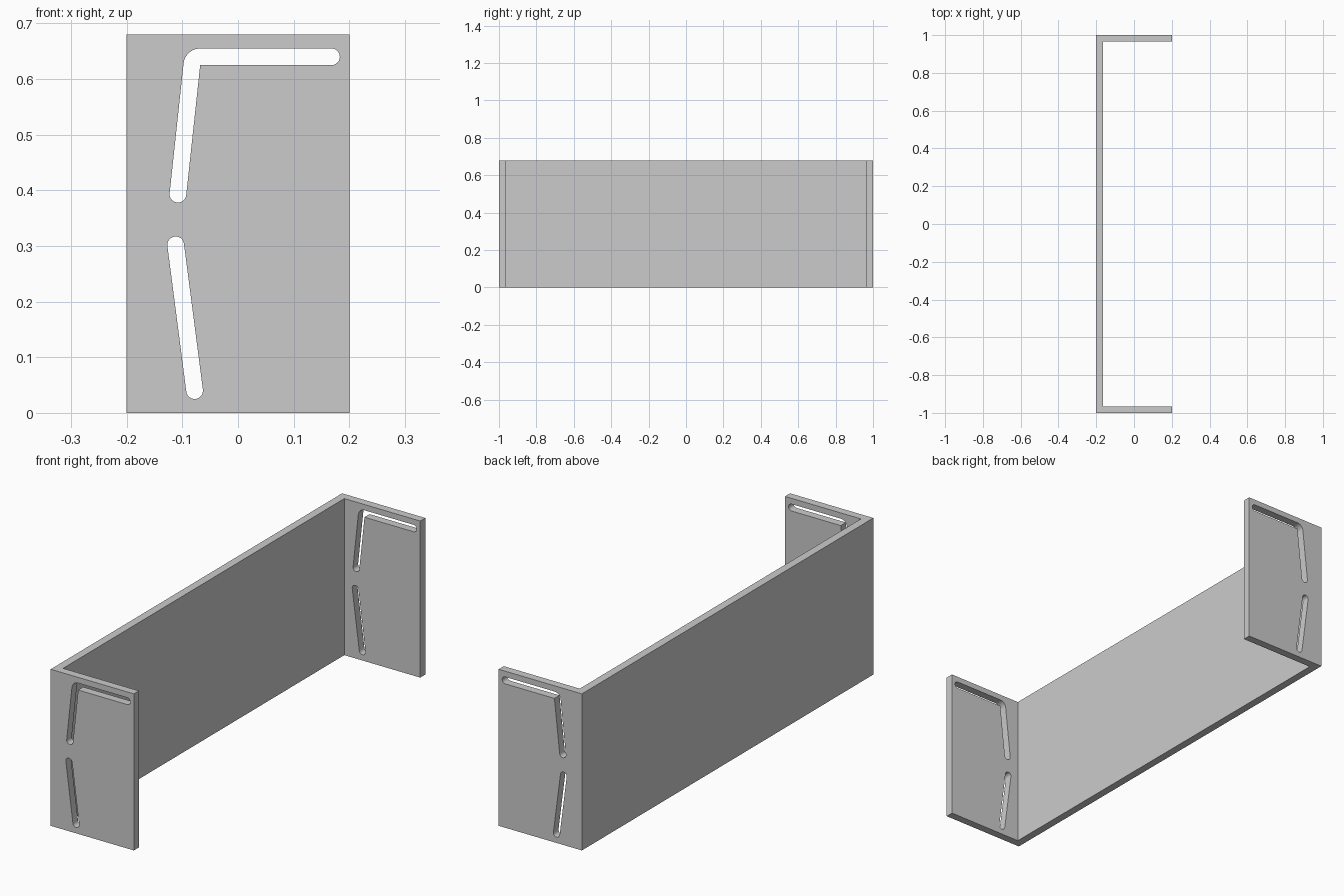
import bpy
import bmesh
from math import cos, sin, atan2, pi, radians
from mathutils import Vector

LENGTH, WIDTH, HEIGHT, WALL = 2.0, 0.4, 0.68, 0.035
SLOT_R = 0.015

cube = bpy.data.objects.get("Cube")
if cube:
    bpy.data.objects.remove(cube, do_unlink=True)

grey = bpy.data.materials.new("plain grey")
grey.use_nodes = True
colour = (0.6, 0.6, 0.6, 1)
grey.diffuse_color = colour
grey.node_tree.nodes["Principled BSDF"].inputs["Base Color"].default_value = colour


def prism(name, outline, direction):
    """Extrude a closed outline of 3D points along a direction."""
    bm = bmesh.new()
    face = bm.faces.new([bm.verts.new(p) for p in outline])
    out = bmesh.ops.extrude_face_region(bm, geom=[face])
    moved = [v for v in out["geom"] if isinstance(v, bmesh.types.BMVert)]
    bmesh.ops.translate(bm, vec=direction, verts=moved)
    bmesh.ops.recalc_face_normals(bm, faces=bm.faces)
    mesh = bpy.data.meshes.new(name)
    bm.to_mesh(mesh)
    bm.free()
    mesh.materials.append(grey)
    obj = bpy.data.objects.new(name, mesh)
    bpy.context.collection.objects.link(obj)
    return obj


def arc(centre, radius, start, end, steps=12):
    """Points of an arc, angles in radians."""
    angles = [start + (end - start) * i / steps for i in range(steps + 1)]
    return [centre + radius * Vector((cos(a), sin(a))) for a in angles]


def slot_cutter(name, outline):
    """Cutter that runs through both end plates."""
    points = [(p.x, -LENGTH, p.y) for p in outline]
    cutter = prism(name, points, (0, 2 * LENGTH, 0))
    cutter.hide_render = True
    return cutter


# Channel: long back panel with an end plate at each end
x, y = WIDTH / 2, LENGTH / 2
xi, yi = WALL - x, y - WALL
plan = [(-x, -y), (x, -y), (x, -yi), (xi, -yi), (xi, yi), (x, yi), (x, y), (-x, y)]
bracket = prism("channel_bracket", [(a, b, 0) for a, b in plan], (0, 0, HEIGHT))

# Lower slanted slot
low, high = Vector((-0.078, 0.04)), Vector((-0.112, 0.302))
tilt = atan2(high.y - low.y, high.x - low.x)
lower = (arc(high, SLOT_R, tilt - pi / 2, tilt + pi / 2)
         + arc(low, SLOT_R, tilt + pi / 2, tilt + 3 * pi / 2))

# Upper bent slot: sharp inner corner, rounded outer corner
inner = Vector((-0.068, 0.625))
foot, tip = Vector((-0.108, 0.393)), Vector((0.168, 0.64))
tilt = radians(83.9)
upper = (arc(tip, SLOT_R, -pi / 2, pi / 2)
         + arc(inner, 2 * SLOT_R, pi / 2, tilt + pi / 2)
         + arc(foot, SLOT_R, tilt + pi / 2, tilt + 3 * pi / 2)
         + [inner])

# Cut the slots and bake the result
cutters = [slot_cutter("lower_slot_cutter", lower),
           slot_cutter("upper_slot_cutter", upper)]
for cutter in cutters:
    cut = bracket.modifiers.new(cutter.name, "BOOLEAN")
    cut.operation, cut.solver, cut.object = "DIFFERENCE", "EXACT", cutter
bpy.context.view_layer.update()
graph = bpy.context.evaluated_depsgraph_get()
baked = bpy.data.meshes.new_from_object(bracket.evaluated_get(graph))
bracket.modifiers.clear()
bracket.data = baked
for cutter in cutters:
    bpy.data.objects.remove(cutter, do_unlink=True)

# Smooth slot ends, crisp plate edges
bpy.ops.object.select_all(action="DESELECT")
bracket.select_set(True)
bpy.context.view_layer.objects.active = bracket
bpy.ops.object.shade_smooth_by_angle(angle=radians(30))
